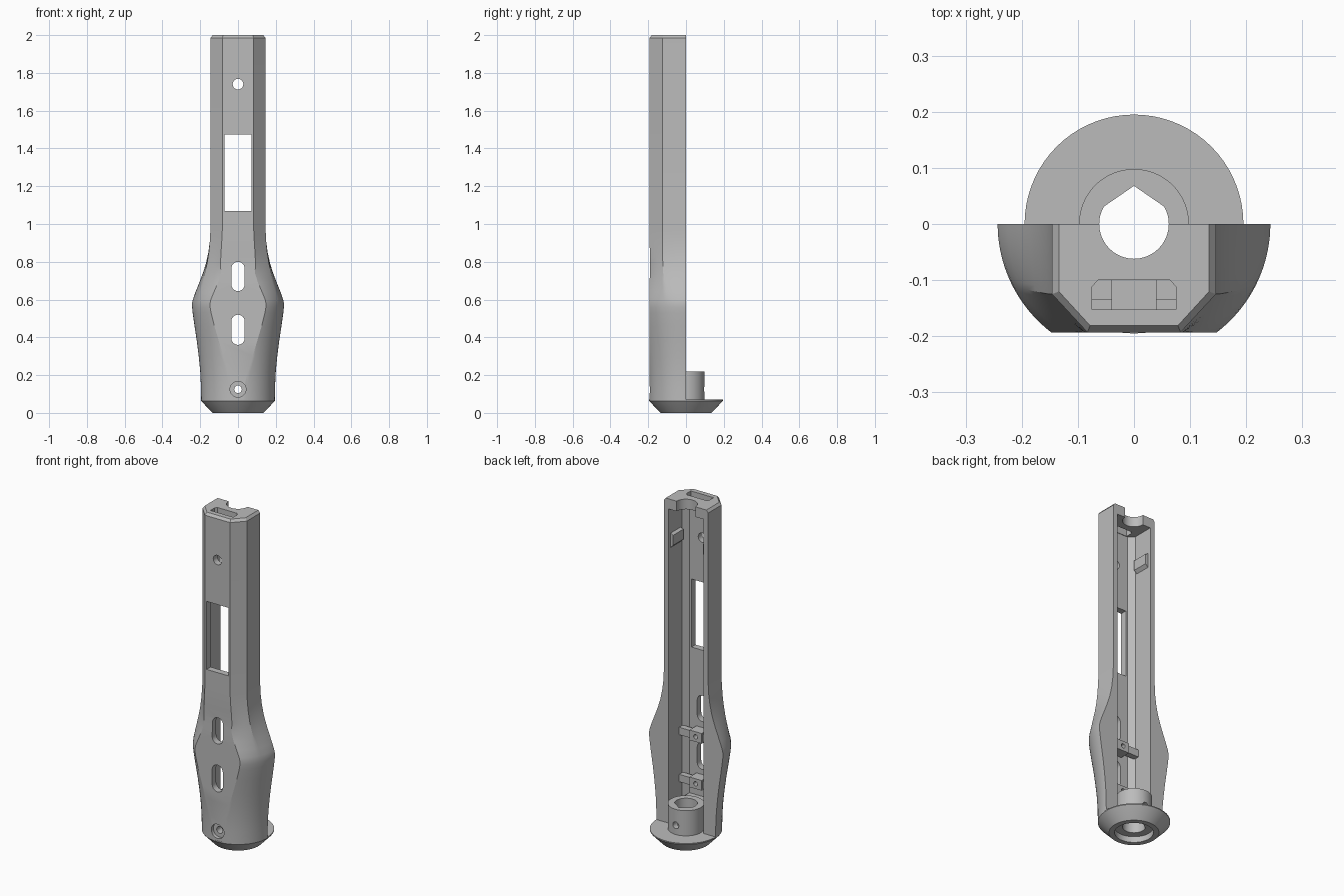
import bpy, bmesh
from math import sin, cos, asin, pi, radians
from mathutils import Vector

cube = bpy.data.objects.get("Cube")
if cube:
    bpy.data.objects.remove(cube, do_unlink=True)

gray = bpy.data.materials.new("matte gray")
gray.use_nodes = True
gray.diffuse_color = (0.5, 0.5, 0.5, 1)
gray.node_tree.nodes["Principled BSDF"].inputs["Base Color"].default_value = (0.5, 0.5, 0.5, 1)


def make(name, bm):
    bmesh.ops.recalc_face_normals(bm, faces=bm.faces)
    mesh = bpy.data.meshes.new(name)
    bm.to_mesh(mesh)
    bm.free()
    mesh.materials.append(gray)
    obj = bpy.data.objects.new(name, mesh)
    bpy.context.collection.objects.link(obj)
    return obj


def loft(name, rings):
    """Closed solid through rings of equal point count."""
    bm = bmesh.new()
    loops = [[bm.verts.new(p) for p in ring] for ring in rings]
    n = len(loops[0])
    for low, high in zip(loops, loops[1:]):
        for i in range(n):
            j = (i + 1) % n
            bm.faces.new((low[i], low[j], high[j], high[i]))
    bm.faces.new(loops[0])
    bm.faces.new(loops[-1])
    return make(name, bm)


def prism(name, pts, axis, a, b):
    """Extrude a flat outline along one axis from a to b."""
    place = {"x": lambda u, v, w: (w, u, v),
             "y": lambda u, v, w: (u, w, v),
             "z": lambda u, v, w: (u, v, w)}[axis]
    return loft(name, [[place(u, v, w) for u, v in pts] for w in (a, b)])


def rect(u0, u1, v0, v1):
    return [(u0, v0), (u1, v0), (u1, v1), (u0, v1)]


def circle(r, u=0, v=0, n=40):
    return [(u + r * cos(2 * pi * i / n), v + r * sin(2 * pi * i / n)) for i in range(n)]


def stadium(r, v0, v1, n=12):
    arc = [(r * cos(pi * i / n), r * sin(pi * i / n)) for i in range(n + 1)]
    return [(u, v1 - r + v) for u, v in arc] + [(-u, v0 + r - v) for u, v in arc]


def boolean(obj, tool, operation="DIFFERENCE", keep=False):
    mod = obj.modifiers.new("shape", "BOOLEAN")
    mod.operation = operation
    mod.solver = "EXACT"
    mod.object = tool
    bpy.context.view_layer.update()
    result = bpy.data.meshes.new_from_object(obj.evaluated_get(bpy.context.evaluated_depsgraph_get()))
    obj.modifiers.clear()
    obj.data = result
    if not keep:
        bpy.data.objects.remove(tool, do_unlink=True)


# Half shell: octagonal grip above, round flared body below
FRONT, STEPS = -0.193, 10


def section(z, r, blend, inset=0.0):
    """blend 0 gives the half octagon, 1 the flattened half circle."""
    octagon = [Vector((r, 0)), Vector((r, -0.125 + 0.4 * inset)),
               Vector((r - 0.063 + 0.6 * inset, FRONT + inset))]
    angles = [0, asin(0.11 / r), asin(-FRONT / max(r, 0.1935))]
    side = []
    for k in (0, 1):
        for i in range(STEPS + (k == 1)):
            t = i / STEPS
            a = angles[k] + (angles[k + 1] - angles[k]) * t
            arc = Vector((r * cos(a), -r * sin(a)))
            side.append(octagon[k].lerp(octagon[k + 1], t).lerp(arc, blend))
    return [(p.x, p.y, z) for p in side] + [(-p.x, p.y, z) for p in reversed(side)]


rows = [(0.068, 0.195, 1), (0.14, 0.196, 1), (0.22, 0.2, 1), (0.3, 0.208, 1),
        (0.38, 0.218, 1), (0.46, 0.23, 1), (0.53, 0.24, 1), (0.56, 0.243, 1),
        (0.58, 0.243, 1), (0.6, 0.239, 0.92), (0.64, 0.225, 0.75), (0.69, 0.205, 0.5),
        (0.74, 0.186, 0.3), (0.79, 0.17, 0.15), (0.85, 0.157, 0.05),
        (0.91, 0.149, 0), (0.97, 0.146, 0), (1.985, 0.146, 0)]
shell = loft("grip_shell", [section(*row) for row in rows] + [section(2.0, 0.134, 0, 0.012)])

# Open channel with bevelled front corners
half = [(0.115, 0.05), (0.115, -0.125), (0.085, -0.155)]
channel = half + [(-x, y) for x, y in reversed(half)]
boolean(shell, prism("channel", channel, "z", 0.03, 1.94))

# Openings in the front and top
slot = [(-0.075, -0.152), (0.075, -0.152), (0.075, -0.112), (0.064, -0.1),
        (-0.064, -0.1), (-0.075, -0.112)]
for tool in (prism("window", rect(-0.072, 0.072, 1.07, 1.475), "y", -0.3, -0.1),
             prism("upper_slot", stadium(0.035, 0.645, 0.8), "y", -0.3, -0.1),
             prism("lower_slot", stadium(0.035, 0.36, 0.52), "y", -0.3, -0.1),
             prism("upper_hole", circle(0.028, 0, 1.74), "y", -0.3, -0.1),
             prism("countersink", circle(0.042, 0, 0.125), "y", -0.3, -0.172),
             prism("neck", circle(0.062), "z", 1.9, 2.1),
             prism("top_slot", slot, "z", 1.9, 2.1)):
    boolean(shell, tool)

# Pommel: flared foot, socket collar and the block behind it
foot = [(0.135, 0), (0.192, 0.06), (0.195, 0.064), (0.195, 0.07)]
pommel = loft("pommel", [[(x, y, z) for x, y in circle(r, n=72)] for r, z in foot])
boolean(pommel, prism("collar", circle(0.098, n=64), "z", 0.05, 0.22), "UNION")
boolean(pommel, prism("block", rect(-0.085, 0.085, -0.157, -0.03), "z", 0.05, 0.2), "UNION")
teardrop = [(0.062 * cos(a), 0.062 * sin(a)) for a in
            (radians(150 + 240 * i / 40) for i in range(41))] + [(0, 0.068)]
boolean(pommel, prism("bore", teardrop, "z", -0.1, 0.4))
boolean(pommel, prism("counterbore", circle(0.105, n=64), "z", -0.1, 0.035))

# Cross screw hole through shell and collar
screw = prism("screw_hole", circle(0.02, 0, 0.125, 24), "y", -0.3, 0.15)
boolean(shell, screw, keep=True)
boolean(pommel, screw)

# Switch brackets spanning the channel, each with a screw hole
parts = [shell, pommel]
for label, z in (("lower", 0.3), ("upper", 0.58)):
    bracket = prism(label + "_bracket", rect(-0.116, 0.116, z - 0.022, z + 0.022), "y", -0.135, -0.1)
    post = prism("post", rect(-0.04, 0.04, z - 0.03, z + 0.03), "y", -0.16, -0.09)
    boolean(bracket, post, "UNION")
    boolean(bracket, prism("pilot", circle(0.013, 0, z, 20), "y", -0.15, 0))
    parts.append(bracket)

# Snap wedges on both inner walls
for label, s in (("left", 1), ("right", -1)):
    wedge = [(s * 0.118, 1.7), (s * 0.098, 1.72), (s * 0.098, 1.78), (s * 0.118, 1.79)]
    parts.append(prism(label + "_snap_wedge", wedge, "y", -0.115, -0.02))

# Smooth curved faces, keep hard edges
for obj in parts:
    bpy.ops.object.select_all(action="DESELECT")
    obj.select_set(True)
    bpy.context.view_layer.objects.active = obj
    bpy.ops.object.shade_smooth_by_angle(angle=radians(22))
